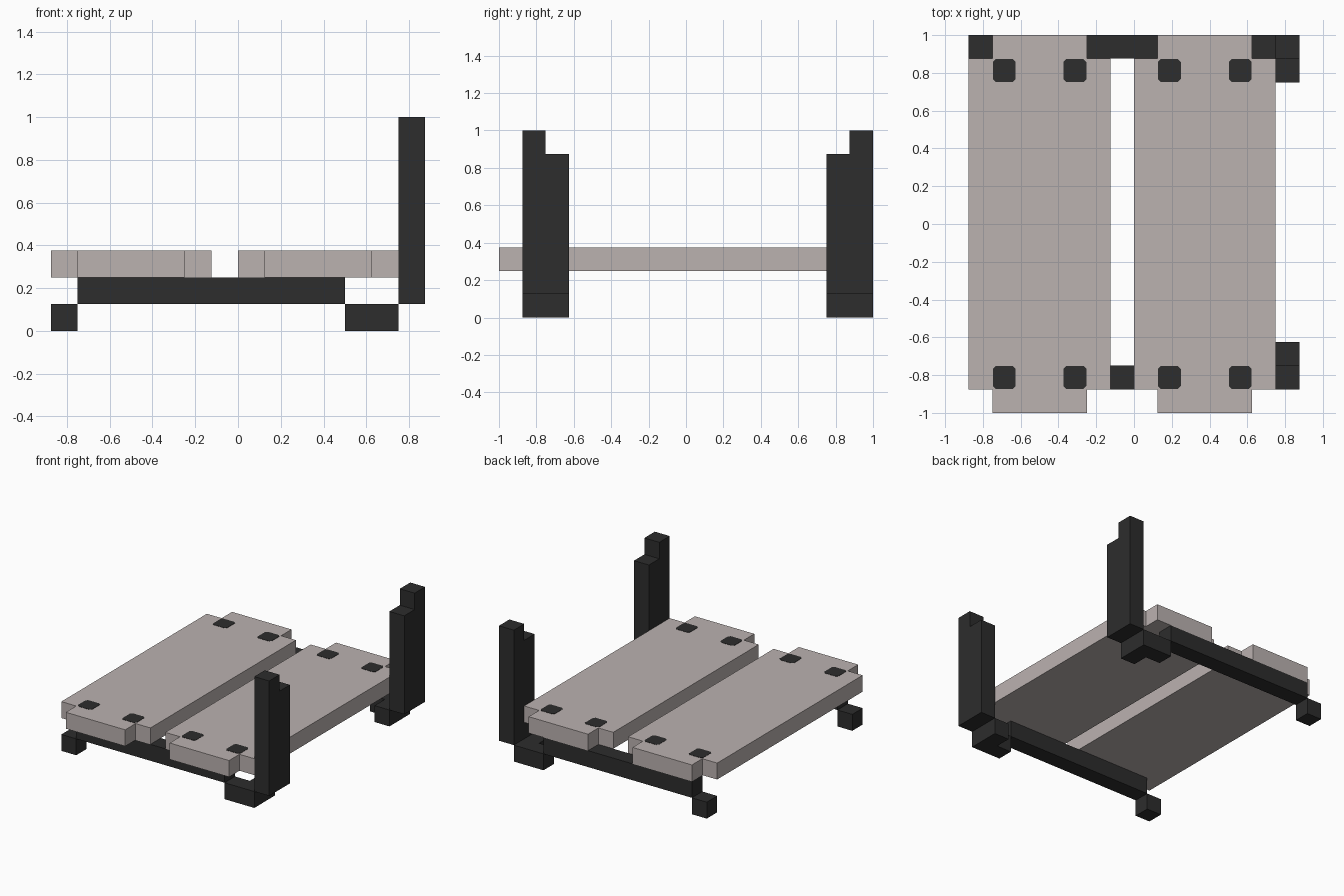
import bpy, bmesh

if "Cube" in bpy.data.objects:
    bpy.data.objects.remove(bpy.data.objects["Cube"])

U = 0.125  # building grid step


def material(name, rgb):
    m = bpy.data.materials.new(name)
    m.diffuse_color = (*rgb, 1)
    m.use_nodes = True
    m.node_tree.nodes["Principled BSDF"].inputs["Base Color"].default_value = m.diffuse_color
    return m


PALE = material("pale_stone", (0.497, 0.445, 0.434))
DARK = material("dark_metal", (0.026, 0.026, 0.026))


def prism(name, outline, z0, z1, mat):
    """Extrude a flat xy outline from z0 to z1."""
    bm = bmesh.new()
    face = bm.faces.new([bm.verts.new((x, y, z0)) for x, y in outline])
    out = bmesh.ops.extrude_face_region(bm, geom=[face])
    top = [v for v in out["geom"] if isinstance(v, bmesh.types.BMVert)]
    bmesh.ops.translate(bm, verts=top, vec=(0, 0, z1 - z0))
    bmesh.ops.recalc_face_normals(bm, faces=bm.faces)
    me = bpy.data.meshes.new(name)
    bm.to_mesh(me)
    bm.free()
    me.materials.append(mat)
    ob = bpy.data.objects.new(name, me)
    bpy.context.collection.objects.link(ob)
    return ob


def rect(x0, x1, y0, y1):
    return [(x0, y0), (x1, y0), (x1, y1), (x0, y1)]


def cut_corners(cx, cy, hx, hy, c, d):
    """Rectangle whose corners are cut off by c in x and d in y."""
    return [(cx - hx + c, cy - hy), (cx + hx - c, cy - hy), (cx + hx, cy - hy + d),
            (cx + hx, cy + hy - d), (cx + hx - c, cy + hy), (cx - hx + c, cy + hy),
            (cx - hx, cy + hy - d), (cx - hx, cy - hy + d)]


# Two slabs, each with a narrower tab at both ends
for side, x0, x1 in (("left", -7 * U, -U), ("right", 0, 6 * U)):
    a, b = x0 + U, x1 - U
    prism(side + "_slab", [
        (x0, -7 * U), (a, -7 * U), (a, -1), (b, -1), (b, -7 * U), (x1, -7 * U),
        (x1, 7 * U), (b, 7 * U), (b, 1), (a, 1), (a, 7 * U), (x0, 7 * U)],
        2 * U, 3 * U, PALE)
    # Bolt heads near the slab corners
    for x in (x0 + 1.5 * U, x1 - 1.5 * U):
        for y in (-6.5 * U, 6.5 * U):
            prism("bolt_head", cut_corners(x, y, 0.06, 0.06, 0.014, 0.014),
                  3 * U, 3 * U + 0.002, DARK)

# Support frames: y is the outer face, s points towards the middle
for end, y, s in (("front", -7 * U, 1), ("back", 1, -1)):
    y1, y2 = y + s * U, y + 2 * s * U
    prism(end + "_rail", rect(-6 * U, 4 * U, y, y1), U, 2 * U, DARK)
    prism(end + "_small_foot", rect(-7 * U, -6 * U, y, y1), 0, U, DARK)
    # L-shaped foot beside the post
    prism(end + "_corner_foot", [
        (4 * U, y), (6 * U, y), (6 * U, y2), (5 * U, y2), (5 * U, y1), (4 * U, y1)],
        0, U, DARK)
    # Stepped post
    prism(end + "_tall_post", rect(6 * U, 7 * U, y, y1), U, 1, DARK)
    prism(end + "_short_post", rect(6 * U, 7 * U, y1, y2), U, 7 * U, DARK)
